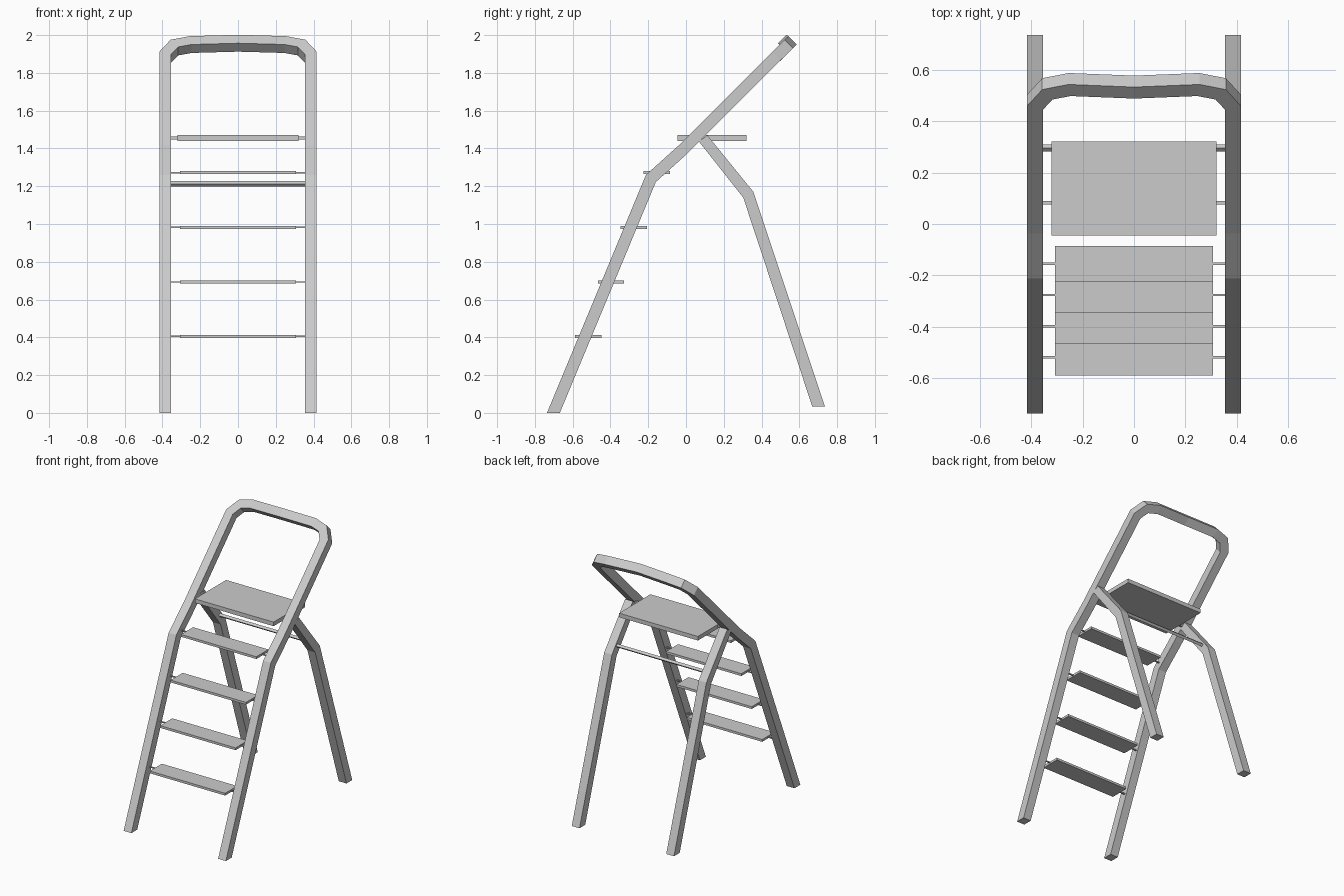
import bpy
import bmesh
from mathutils import Vector
from math import radians

if "Cube" in bpy.data.objects:
    bpy.data.objects.remove(bpy.data.objects["Cube"])


def finish(bm, name):
    bmesh.ops.recalc_face_normals(bm, faces=bm.faces[:])
    me = bpy.data.meshes.new(name)
    bm.to_mesh(me)
    bm.free()
    ob = bpy.data.objects.new(name, me)
    bpy.context.collection.objects.link(ob)
    return ob


def box(name, loc, size, tilt=0):
    bm = bmesh.new()
    bmesh.ops.create_cube(bm, size=1)
    bmesh.ops.scale(bm, vec=size, verts=bm.verts[:])
    ob = finish(bm, name)
    ob.location = loc
    ob.rotation_euler.x = radians(tilt)
    return ob


def sweep(name, path, w):
    """Square tube with mitred bends and ends cut level."""
    pts = [Vector(p) for p in path]
    dirs = [(b - a).normalized() for a, b in zip(pts, pts[1:])]
    up = Vector((0, 0, 1))
    planes = [up] + [(a + b).normalized() for a, b in zip(dirs, dirs[1:])] + [up]
    side = Vector((1, 0, 0))
    n = dirs[0].cross(side)
    ring = [pts[0] + side * w / 2 * i + n * w / 2 * j
            for i, j in ((-1, -1), (1, -1), (1, 1), (-1, 1))]
    bm = bmesh.new()
    rings = []
    for k, (p, pl) in enumerate(zip(pts, planes)):
        d = dirs[max(k - 1, 0)]
        ring = [c + d * ((p - c).dot(pl) / d.dot(pl)) for c in ring]
        rings.append([bm.verts.new(c) for c in ring])
    for a, b in zip(rings, rings[1:]):
        for i in range(4):
            j = (i + 1) % 4
            bm.faces.new((a[i], a[j], b[j], b[i]))
    bm.faces.new(rings[0])
    bm.faces.new(rings[-1])
    return finish(bm, name)


# front rails and top handle, one bent tube
half = [(0.385, -0.702, 0), (0.385, -0.186, 1.241), (0.385, -0.015, 1.395),
        (0.385, 0.473, 1.883), (0.337, 0.525, 1.934), (0.25, 0.542, 1.95)]
path = half + [(0, 0.532, 1.957)] + [(-x, y, z) for x, y, z in reversed(half)]
sweep("front_rail_and_handle", path, 0.063)

# rear legs, extruded side profile
profile = [(0.068, 1.437), (0.113, 1.47), (0.357, 1.17),
           (0.735, 0.035), (0.668, 0.035), (0.303, 1.14)]
for s, label in ((1, "right"), (-1, "left")):
    bm = bmesh.new()
    f = bm.faces.new([bm.verts.new((s * 0.385 - 0.0315, y, z)) for y, z in profile])
    r = bmesh.ops.extrude_face_region(bm, geom=[f])
    bmesh.ops.translate(bm, vec=(0.063, 0, 0),
                        verts=[v for v in r["geom"] if isinstance(v, bmesh.types.BMVert)])
    finish(bm, "rear_leg_" + label)

# steps with their support rods
for i, (y, z) in enumerate(((-0.518, 0.405), (-0.397, 0.693), (-0.276, 0.982), (-0.155, 1.272))):
    box(f"step_{i + 1}", (0, y, z), (0.614, 0.14, 0.017))
    box(f"step_rod_{i + 1}", (0, y, z), (0.72, 0.009, 0.007))

# platform, its rod and the rear cross bar
box("platform", (0, 0.138, 1.455), (0.642, 0.364, 0.03))
box("platform_rod", (0, 0.083, 1.455), (0.72, 0.014, 0.014))
box("rear_cross_bar", (0, 0.295, 1.213), (0.72, 0.019, 0.019), 45)
